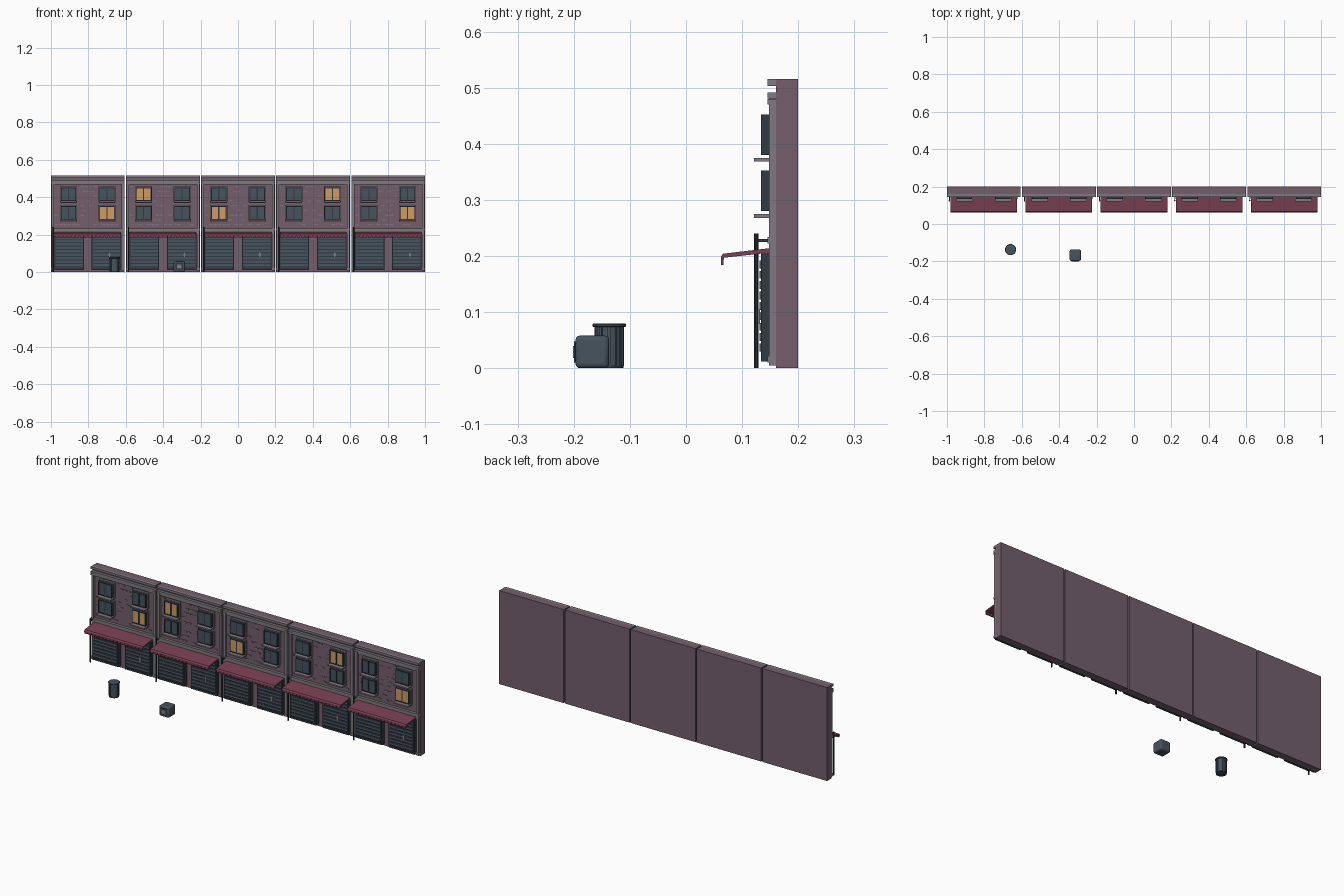
import bpy, bmesh, math, random
from mathutils import Matrix, Vector

random.seed(4)
if "Cube" in bpy.data.objects:
    bpy.data.objects.remove(bpy.data.objects["Cube"], do_unlink=True)


def material(name, hex_colour):
    lin = [((int(hex_colour[i:i + 2], 16) / 255 + 0.055) / 1.055) ** 2.4 for i in (0, 2, 4)]
    m = bpy.data.materials.new(name)
    m.use_nodes = True
    m.diffuse_color = (*lin, 1)
    m.node_tree.nodes["Principled BSDF"].inputs["Base Color"].default_value = (*lin, 1)
    return m


MAUVE = material("mauve brick", "735F6B")
BRICK = material("pale brick", "846F7C")
GREY = material("grey stone", "807A80")
SLATE = material("slate metal", "46535F")
DARK = material("dark slate", "303A43")
MAROON = material("maroon canvas", "7A4154")
AMBER = material("lit amber", "CF9C63")

PITCH, HALF = 0.4015, 0.197
CENTRES = [(i - 2) * PITCH for i in range(5)]
WALL_Y = 0.16


def box(bm, x0, x1, y0, y1, z0, z1):
    size = Matrix.Diagonal((x1 - x0, y1 - y0, z1 - z0, 1))
    mid = Matrix.Translation(((x0 + x1) / 2, (y0 + y1) / 2, (z0 + z1) / 2))
    return bmesh.ops.create_cube(bm, size=1, matrix=mid @ size)["verts"]


def make_mesh(name, bm, mat):
    me = bpy.data.meshes.new(name)
    bmesh.ops.recalc_face_normals(bm, faces=bm.faces[:])
    bm.to_mesh(me)
    bm.free()
    me.materials.append(mat)
    return me


def place(name, me, x=0, y=0, z=0):
    ob = bpy.data.objects.new(name, me)
    ob.location = (x, y, z)
    bpy.context.collection.objects.link(ob)
    return ob


def boxes(name, mat, items):
    bm = bmesh.new()
    for b in items:
        box(bm, *b)
    return make_mesh(name, bm, mat)


def per_unit(name, me):
    for n, cx in enumerate(CENTRES):
        place(f"{name}_{n + 1}", me, cx)


# main wall blocks
per_unit("wall", boxes("wall", MAUVE, [(-HALF, HALF, WALL_Y, 0.2, 0, 0.515)]))

# stone trim: cornice, bands, pilasters and skirting
trim = [(-HALF, HALF, 0.145, WALL_Y, 0.503, 0.515),
        (-HALF, HALF, 0.145, WALL_Y, 0.481, 0.491),
        (-HALF + .004, HALF - .004, 0.148, WALL_Y, 0.468, 0.481),
        (-HALF, HALF, 0.145, WALL_Y, 0.222, 0.234),
        (-HALF + .004, HALF - .004, 0.149, WALL_Y, 0.205, 0.222)]
for s in (-1, 1):
    for a, b, y, z0, z1 in ((0.181, 0.195, 0.148, 0.005, 0.47),
                            (0.178, 0.197, 0.145, 0.01, 0.022),
                            (0.178, 0.197, 0.145, 0.47, 0.48)):
        trim.append((min(s * a, s * b), max(s * a, s * b), y, WALL_Y, z0, z1))
per_unit("stone_trim", boxes("stone_trim", GREY, trim))

# raised scattered bricks on the upper storeys
def brick_mesh():
    items = []
    for row in range(9):
        z = 0.25 + row * 0.0255
        for k in range(15):
            x = -0.168 + k * 0.023 + (row % 2) * 0.011
            clear = abs(abs(x) - 0.105) > 0.056 or not any(
                a < z < a + 0.088 for a in (0.266, 0.367))
            if clear and x < 0.165 and random.random() < 0.45:
                items.append((x - .009, x + .009, 0.157, WALL_Y, z, z + 0.006))
    return boxes("raised_bricks", BRICK, items)


for n, cx in enumerate(CENTRES):
    place(f"raised_bricks_{n + 1}", brick_mesh(), cx)

# windows: frame, two panes, sill and lintel
W = 0.041
frame = boxes("window_frame", DARK, [
    (-W, W, 0.139, WALL_Y, -0.036, 0.036),
    (-W, W, 0.134, 0.14, 0.032, 0.036), (-W, W, 0.134, 0.14, -0.036, -0.032),
    (-W, -W + .004, 0.134, 0.14, -0.036, 0.036), (W - .004, W, 0.134, 0.14, -0.036, 0.036),
    (-0.003, 0.003, 0.134, 0.14, -0.036, 0.036)])
panes = [(-W + .004, -0.003, 0.136, 0.1395, -0.032, 0.032),
         (0.003, W - .004, 0.136, 0.1395, -0.032, 0.032)]
dark_pane = boxes("window_panes", SLATE, panes)
lit_pane = boxes("lit_window_panes", AMBER, panes)
sill = boxes("window_sill", GREY, [(-0.044, 0.044, 0.121, WALL_Y, -0.048, -0.041),
                                   (-0.046, -W, 0.15, WALL_Y, -0.041, 0.041),
                                   (W, 0.046, 0.15, WALL_Y, -0.041, 0.041),
                                   (-0.046, 0.046, 0.148, WALL_Y, 0.036, 0.042)])
LIT = {(0, 1, 0), (1, 0, 1), (2, 0, 0), (3, 1, 1), (4, 1, 0)}
for n, cx in enumerate(CENTRES):
    for col, dx in enumerate((-0.103, 0.103)):
        for row, z in enumerate((0.316, 0.416)):
            tag = f"{n + 1}_{col}{row}"
            place("window_frame_" + tag, frame, cx + dx, 0, z)
            place("window_panes_" + tag, lit_pane if (n, col, row) in LIT else dark_pane, cx + dx, 0, z)
            place("window_sill_" + tag, sill, cx + dx, 0, z)

# roller shutters with slats
doors, slats, rails = [], [], []
for a, b in ((-0.176, -0.024), (0.024, 0.176)):
    doors.append((a, b, 0.137, WALL_Y, 0.02, 0.205))
    rails.append((a, b, 0.134, 0.139, 0.012, 0.022))
    rails += [(a - .003, a + .002, 0.134, WALL_Y, 0.012, 0.205),
              (b - .002, b + .003, 0.134, WALL_Y, 0.012, 0.205)]
    for k in range(9):
        z = 0.03 + k * 0.0185
        slats.append((a + .003, b - .003, 0.131, 0.138, z, z + 0.014))
per_unit("shutter_back", boxes("shutter_back", DARK, doors + rails))
per_unit("shutter_slats", boxes("shutter_slats", SLATE, slats))
per_unit("door_plate", boxes("door_plate", GREY, [(0.11, 0.122, 0.127, 0.132, 0.08, 0.105)]))

# street pole at the side of every shop
pole = bmesh.new()
bmesh.ops.create_cone(pole, cap_ends=True, segments=10, radius1=0.004, radius2=0.004,
                      depth=0.24, matrix=Matrix.Translation((-0.184, 0.125, 0.12)))
box(pole, -0.186, -0.182, 0.125, WALL_Y, 0.225, 0.23)
per_unit("drain_pole", make_mesh("drain_pole", pole, DARK))

# sloping awning with a scalloped front edge
awn = bmesh.new()
profile = [(0.15, 0.214), (0.066, 0.204), (0.062, 0.198), (0.062, 0.192),
           (0.067, 0.192), (0.068, 0.197), (0.15, 0.206)]
face = awn.faces.new([awn.verts.new((-0.178, y, z)) for y, z in profile])
ext = bmesh.ops.extrude_face_region(awn, geom=[face])["geom"]
bmesh.ops.translate(awn, vec=Vector((0.356, 0, 0)),
                    verts=[v for v in ext if isinstance(v, bmesh.types.BMVert)])
for k in range(16):
    x = -0.178 + k * 0.356 / 16
    box(awn, x + 0.002, x + 0.0202, 0.062, 0.067, 0.184, 0.193)
per_unit("awning", make_mesh("awning", awn, MAROON))

# rubbish bin: ribbed drum and overhanging lid
def drum(name, mat, r, z0, z1, segs=20):
    bm = bmesh.new()
    bmesh.ops.create_cone(bm, cap_ends=True, segments=segs, radius1=r, radius2=r,
                          depth=z1 - z0, matrix=Matrix.Translation((0, 0, (z0 + z1) / 2)))
    return make_mesh(name, bm, mat)


BX, BY = -0.66, -0.137
place("bin_body", drum("bin_body", SLATE, 0.0245, 0, 0.075), BX, BY)
place("bin_base", drum("bin_base", DARK, 0.026, 0, 0.006), BX, BY)
lid = place("bin_lid", drum("bin_lid", SLATE, 0.03, 0.073, 0.08), BX, BY)
lid.modifiers.new("soft_edge", "BEVEL").width = 0.002
ribs = bmesh.new()
for k in range(10):
    vs = box(ribs, 0.023, 0.0268, -0.003, 0.003, 0.004, 0.073)
    bmesh.ops.rotate(ribs, verts=vs, matrix=Matrix.Rotation(k * math.tau / 10, 3, "Z"))
place("bin_ribs", make_mesh("bin_ribs", ribs, SLATE), BX, BY)

# rounded box on the pavement with a framed front panel
CX, CY = -0.314, -0.167
crate = place("crate", boxes("crate", SLATE, [(-.03, .03, -.03, .03, 0, .058)]), CX, CY)
bev = crate.modifiers.new("rounded", "BEVEL")
bev.width, bev.segments = 0.008, 3
place("crate_frame", boxes("crate_frame", DARK, [(-.02, .02, -.033, -.029, .01, .048)]), CX, CY)
place("crate_panel", boxes("crate_panel", GREY, [(-.012, .012, -.034, -.032, .018, .04)]), CX, CY)

# smooth shading on the rounded parts
bpy.ops.object.select_all(action="DESELECT")
for ob in bpy.context.scene.objects:
    if ob.name.startswith(("bin_body", "bin_lid", "crate")) and ob.name != "crate_frame":
        ob.select_set(True)
        bpy.context.view_layer.objects.active = ob
bpy.ops.object.shade_smooth_by_angle(angle=math.radians(40))
